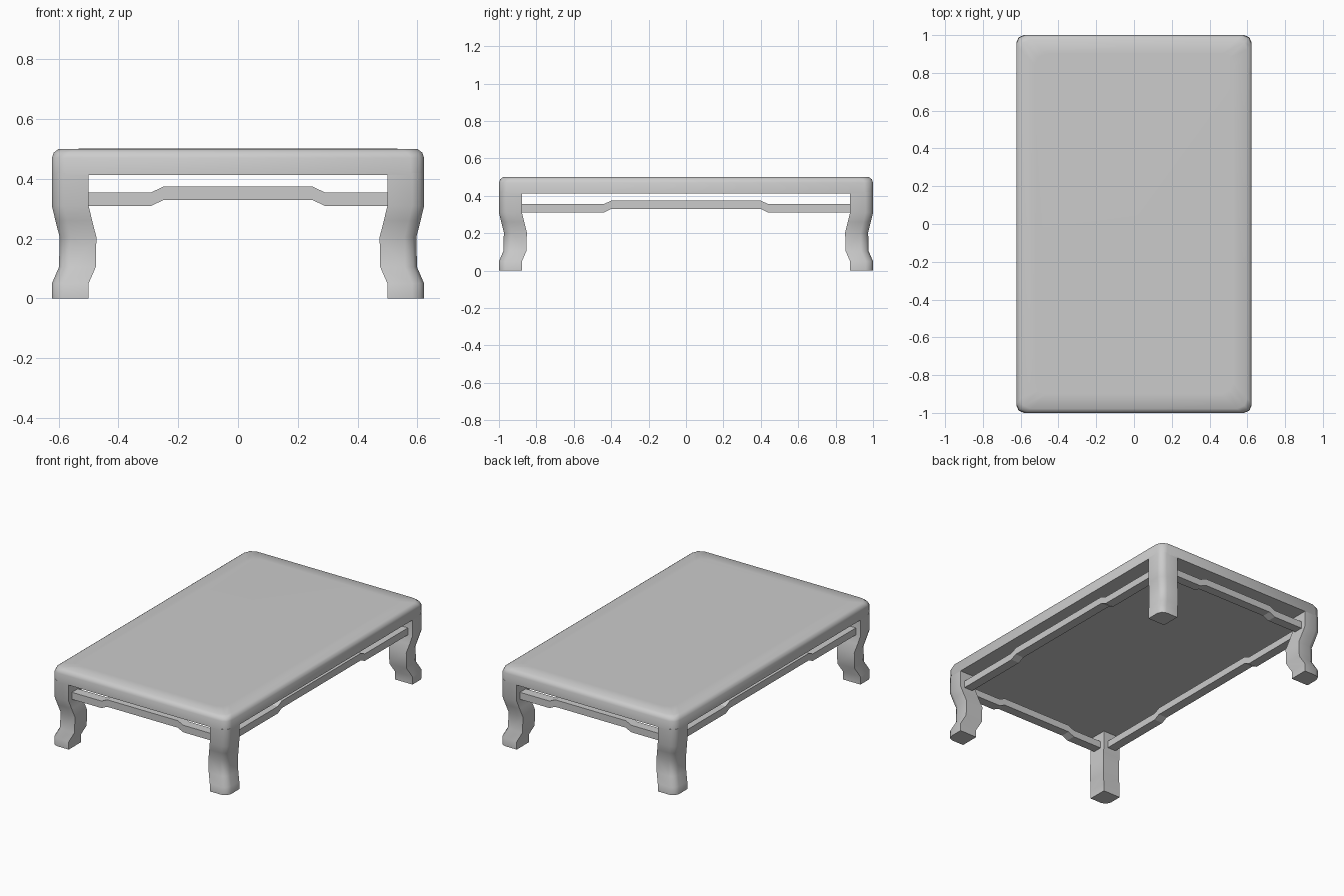
import bpy
import bmesh

cube = bpy.data.objects.get("Cube")
if cube:
    bpy.data.objects.remove(cube, do_unlink=True)

grey = bpy.data.materials.new("plain grey")
grey.use_nodes = True
COLOUR = (0.6, 0.6, 0.6, 1)
grey.diffuse_color = COLOUR
grey.node_tree.nodes["Principled BSDF"].inputs["Base Color"].default_value = COLOUR

HX, HY = 0.623, 1.0   # half width and half length


def finish(bm, name, angle=None):
    bmesh.ops.recalc_face_normals(bm, faces=bm.faces)
    mesh = bpy.data.meshes.new(name)
    bm.to_mesh(mesh)
    bm.free()
    mesh.materials.append(grey)
    obj = bpy.data.objects.new(name, mesh)
    bpy.context.collection.objects.link(obj)
    if angle:
        bpy.ops.object.select_all(action='DESELECT')
        obj.select_set(True)
        bpy.context.view_layer.objects.active = obj
        bpy.ops.object.shade_smooth_by_angle(angle=angle)
    return obj


def loft(rings, name, angle):
    """Skin a stack of equal rings and cap both ends."""
    bm = bmesh.new()
    loops = [[bm.verts.new(p) for p in ring] for ring in rings]
    n = len(loops[0])
    for a, b in zip(loops, loops[1:]):
        for i in range(n):
            j = (i + 1) % n
            bm.faces.new((a[i], a[j], b[j], b[i]))
    bm.faces.new(loops[0])
    bm.faces.new(loops[-1])
    return finish(bm, name, angle)


def slab_ring(inset, z, cut):
    """Rectangle with softened corners."""
    x, y, d = HX - inset, HY - inset, cut * 0.3
    quarter = [(x, y - cut), (x - d, y - d), (x - cut, y)]
    pts = quarter + [(-px, py) for px, py in reversed(quarter)]
    return [(px, py, z) for px, py in pts + [(-px, -py) for px, py in pts]]


# Table top with a rounded upper rim
loft([slab_ring(0, 0.413, 0.045), slab_ring(0, 0.47, 0.045),
      slab_ring(0.006, 0.488, 0.05), slab_ring(0.022, 0.5, 0.055),
      slab_ring(0.1, 0.501, 0.06)], "table_top", 1.0)

# Curved legs: height and inward shift of the square section
LEG = [(0, 0), (0.05, 0), (0.105, 0.024), (0.205, 0.026),
       (0.26, 0.012), (0.31, 0), (0.42, 0)]
SIZE, CUT = 0.123, 0.04
for sx, side in ((1, "left"), (-1, "right")):
    for sy, end in ((-1, "front"), (1, "back")):
        rings = []
        for z, shift in LEG:
            ox, oy = HX - shift, HY - shift
            ix, iy = ox - SIZE, oy - SIZE
            ring = [(ix, iy), (ox, iy), (ox, oy - CUT),
                    (ox - CUT * 0.3, oy - CUT * 0.3), (ox - CUT, oy), (ix, oy)]
            rings.append([(sx * x, sy * y, z) for x, y in ring])
        loft(rings, f"{end}_{side}_leg", 1.0)


# Humped stretchers between the legs
def stretcher(name, half, flat, slope, offset, along_x):
    steps = [(-half, 0), (-flat - slope, 0), (-flat, 0.019),
             (flat, 0.019), (flat + slope, 0), (half, 0)]
    rings = []
    for s, lift in steps:
        ring = []
        for w, z in ((-0.03, 0.31), (0.03, 0.31), (0.03, 0.355), (-0.03, 0.355)):
            p = (s, offset + w) if along_x else (offset + w, s)
            ring.append((*p, z + lift))
        rings.append(ring)
    loft(rings, name, None)


for s, end, side in ((-1, "front", "right"), (1, "back", "left")):
    stretcher(f"{end}_stretcher", 0.51, 0.25, 0.04, s * (HY - 0.062), True)
    stretcher(f"{side}_stretcher", 0.89, 0.4, 0.04, s * (HX - 0.062), False)
